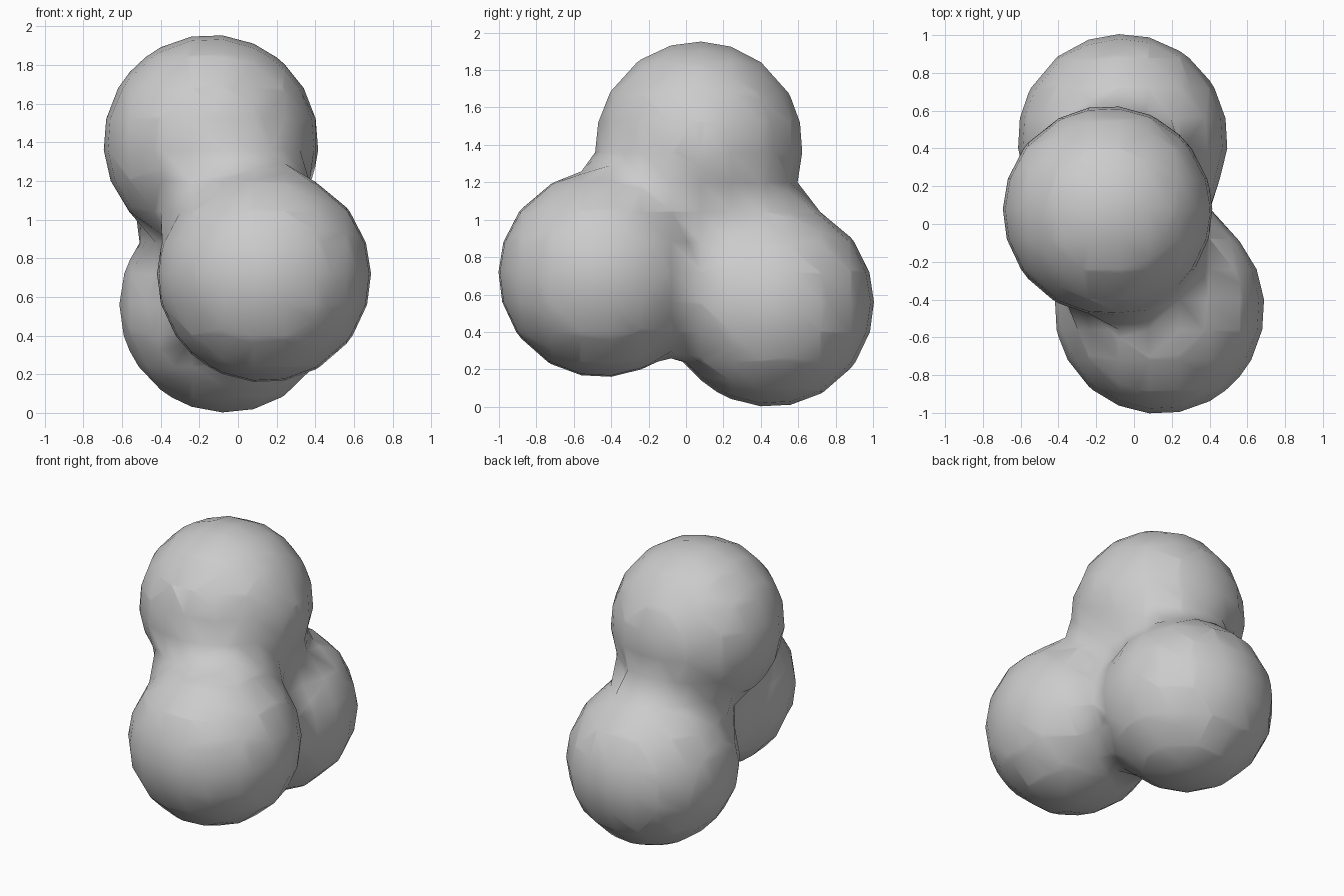
import bpy

cube = bpy.data.objects.get("Cube")
if cube:
    bpy.data.objects.remove(cube, do_unlink=True)

# Plain grey material
grey = bpy.data.materials.new("light_grey")
grey.use_nodes = True
colour = (0.6, 0.6, 0.6, 1.0)
grey.diffuse_color = colour
grey.node_tree.nodes["Principled BSDF"].inputs["Base Color"].default_value = colour

# Three blended balls: top, front, back
centres = [(-0.14, 0.07, 1.40), (0.135, -0.45, 0.71), (-0.06, 0.45, 0.555)]
ball_data = bpy.data.metaballs.new("ball_field")
ball_data.resolution = 0.16
ball_data.render_resolution = 0.16
ball_data.threshold = 0.6
for centre in centres:
    element = ball_data.elements.new(type='BALL')
    element.co = centre
    element.radius = 0.758
    element.stiffness = 6.0
field = bpy.data.objects.new("ball_field", ball_data)
bpy.context.collection.objects.link(field)
bpy.context.view_layer.update()

# Turn the blended field into a mesh
graph = bpy.context.evaluated_depsgraph_get()
mesh = bpy.data.meshes.new_from_object(field.evaluated_get(graph), depsgraph=graph)
bpy.data.objects.remove(field, do_unlink=True)
mesh.name = "blended_balls"
mesh.materials.clear()
mesh.materials.append(grey)
for face in mesh.polygons:
    face.use_smooth = True
    face.material_index = 0
body = bpy.data.objects.new("blended_balls", mesh)
bpy.context.collection.objects.link(body)
